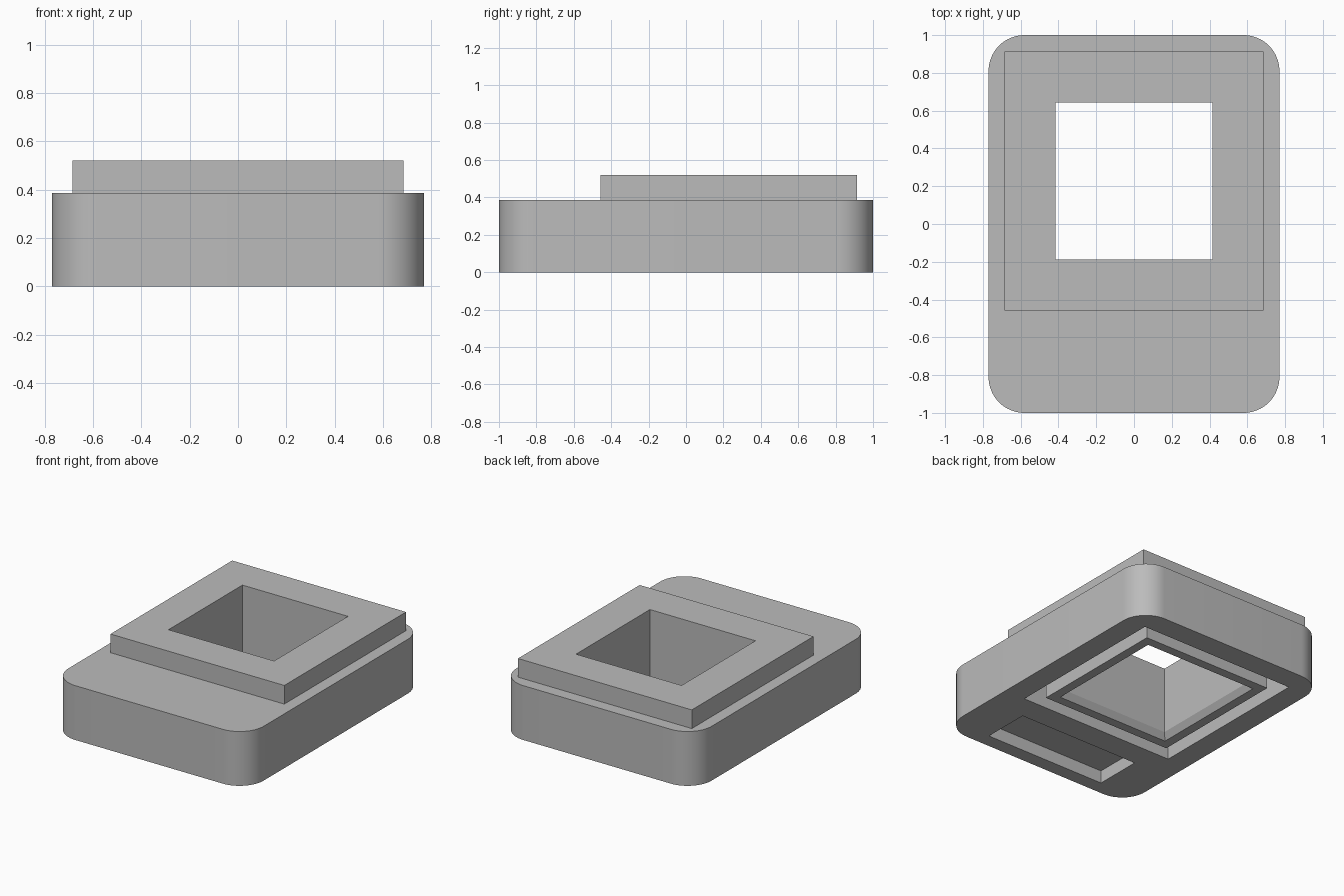
import bpy, bmesh, math

old = bpy.data.objects.get("Cube")
if old:
    bpy.data.objects.remove(old, do_unlink=True)

WIDTH, LENGTH, RADIUS = 1.54, 2.0, 0.19
BASE_TOP, PLATE_TOP = 0.387, 0.52
CENTRE_Y = 0.228          # centre of the square opening
HOLE, COLLAR, GROOVE, PLATE = 0.416, 0.51, 0.61, 0.685
GROOVE_DEPTH = 0.26

grey = bpy.data.materials.new("plain grey")
grey.use_nodes = True
colour = (0.5, 0.5, 0.5, 1)
grey.diffuse_color = colour
grey.node_tree.nodes["Principled BSDF"].inputs["Base Color"].default_value = colour


def finish(name, bm):
    bmesh.ops.recalc_face_normals(bm, faces=bm.faces)
    mesh = bpy.data.meshes.new(name)
    bm.to_mesh(mesh)
    bm.free()
    mesh.materials.append(grey)
    obj = bpy.data.objects.new(name, mesh)
    bpy.context.collection.objects.link(obj)
    return obj


def prism(name, outline, z0, z1):
    bm = bmesh.new()
    face = bm.faces.new([bm.verts.new((x, y, z0)) for x, y in outline])
    top = bmesh.ops.extrude_face_region(bm, geom=[face])["geom"]
    verts = [v for v in top if isinstance(v, bmesh.types.BMVert)]
    bmesh.ops.translate(bm, verts=verts, vec=(0, 0, z1 - z0))
    return finish(name, bm)


def rect(hx, hy, cy):
    return [(-hx, cy - hy), (hx, cy - hy), (hx, cy + hy), (-hx, cy + hy)]


def square_ring(name, section):
    """Sweep a closed (half width, height) section round the opening."""
    bm = bmesh.new()
    loops = [[bm.verts.new((x, y, z)) for x, y in rect(h, h, CENTRE_Y)]
             for h, z in section]
    for a, b in zip(loops, loops[1:] + loops[:1]):
        for i in range(4):
            j = (i + 1) % 4
            bm.faces.new((a[i], a[j], b[j], b[i]))
    return finish(name, bm)


def cut(obj, cutter):
    mod = obj.modifiers.new("cut", "BOOLEAN")
    mod.operation, mod.solver, mod.object = "DIFFERENCE", "EXACT", cutter
    bpy.context.view_layer.objects.active = obj
    bpy.ops.object.modifier_apply(modifier=mod.name)
    bpy.data.objects.remove(cutter, do_unlink=True)


# Base block with rounded upright corners
outline = []
for k, (sx, sy) in enumerate([(1, 1), (-1, 1), (-1, -1), (1, -1)]):
    for i in range(17):
        a = (k + i / 16) * math.pi / 2
        outline.append((sx * (WIDTH / 2 - RADIUS) + RADIUS * math.cos(a),
                        sy * (LENGTH / 2 - RADIUS) + RADIUS * math.sin(a)))
base = prism("base", outline, 0, BASE_TOP)

# Underside recess, through opening and front slot
cut(base, prism("recess_cutter", rect(GROOVE, GROOVE, CENTRE_Y), -0.1, GROOVE_DEPTH))
cut(base, prism("opening_cutter", rect(HOLE, HOLE, CENTRE_Y), -0.1, 1))
cut(base, prism("slot_cutter", rect(0.475, 0.17, -0.73), -0.1, 0.09))

# Collar standing in the recess, bevelled at its lower inside edge
square_ring("collar", [(COLLAR, 0), (COLLAR, GROOVE_DEPTH), (HOLE, GROOVE_DEPTH),
                       (HOLE, 0.045), (HOLE + 0.028, 0)])

# Raised square plate on top
square_ring("top_plate", [(PLATE, BASE_TOP), (PLATE, PLATE_TOP),
                          (HOLE, PLATE_TOP), (HOLE, BASE_TOP)])

# Smooth rounded corners, sharp edges elsewhere
bpy.ops.object.select_all(action="DESELECT")
base.select_set(True)
bpy.context.view_layer.objects.active = base
bpy.ops.object.shade_smooth_by_angle(angle=math.radians(30))
